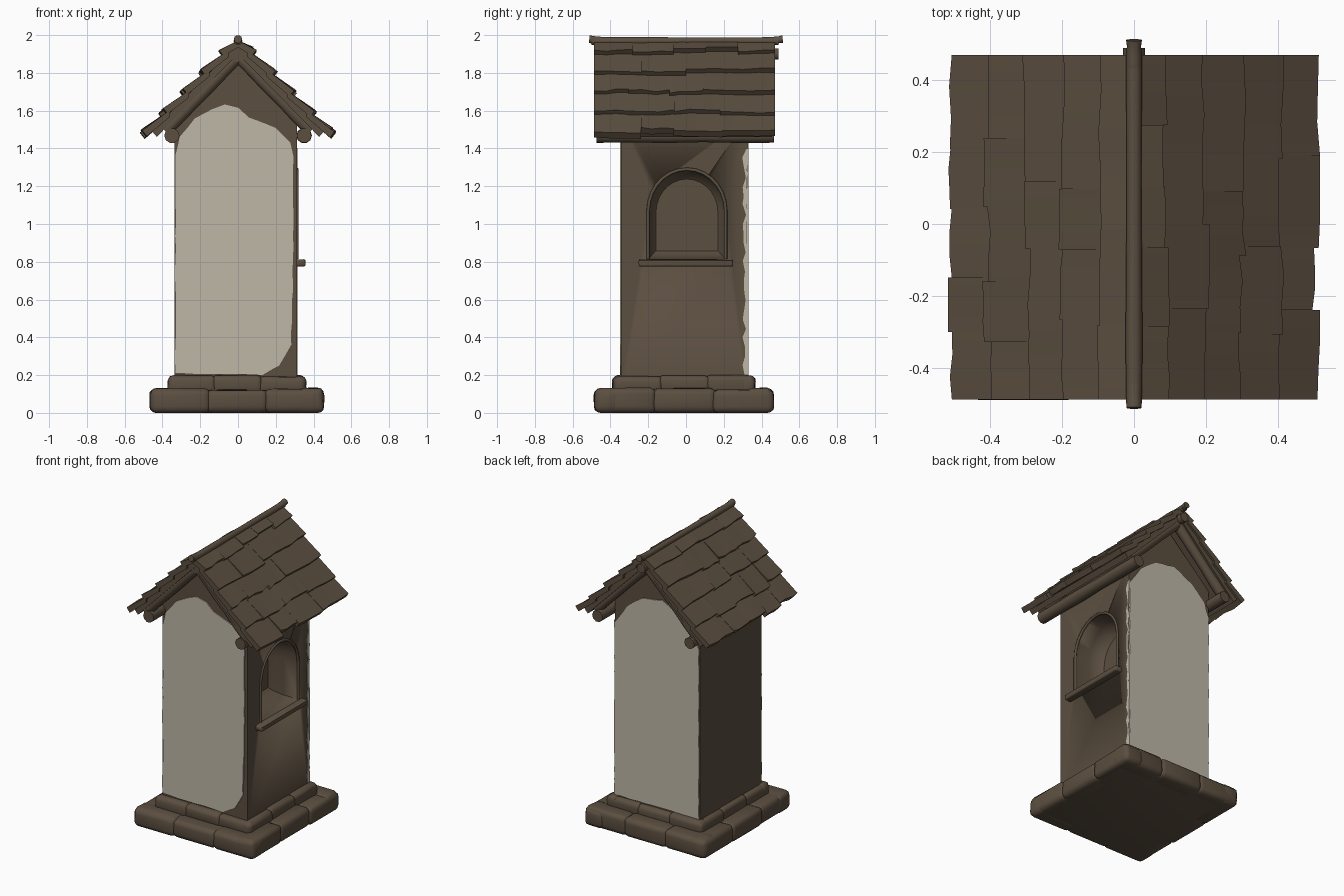
import bpy, bmesh, math, random
from mathutils import Vector

random.seed(4)
if "Cube" in bpy.data.objects:
    bpy.data.objects.remove(bpy.data.objects["Cube"], do_unlink=True)


def material(name, rgb):
    m = bpy.data.materials.new(name)
    m.use_nodes = True
    m.diffuse_color = (*rgb, 1)
    bsdf = m.node_tree.nodes["Principled BSDF"]
    bsdf.inputs["Base Color"].default_value = (*rgb, 1)
    bsdf.inputs["Roughness"].default_value = 0.9
    return m


BROWN = material("weathered_brown", (0.105, 0.077, 0.051))
PLASTER = material("pale_plaster", (0.52, 0.475, 0.39))


def finish(name, bm, mat, angle=40):
    bmesh.ops.recalc_face_normals(bm, faces=bm.faces)
    me = bpy.data.meshes.new(name)
    bm.to_mesh(me)
    bm.free()
    me.materials.append(mat)
    me.shade_smooth()
    me.set_sharp_from_angle(angle=math.radians(angle))
    ob = bpy.data.objects.new(name, me)
    bpy.context.collection.objects.link(ob)
    return ob


def jitter(amount):
    return random.uniform(-amount, amount)


def loft(bm, rings):
    """Closed solid through several matching outlines."""
    loops = [[bm.verts.new(p) for p in ring] for ring in rings]
    n = len(loops[0])
    for a, b in zip(loops, loops[1:]):
        for i in range(n):
            j = (i + 1) % n
            bm.faces.new((a[i], a[j], b[j], b[i]))
    bm.faces.new(loops[0])
    bm.faces.new(loops[-1])


def stone(name, lo, hi, bevel, wobble=0.0):
    """Rounded block between two corners."""
    bm = bmesh.new()
    bmesh.ops.create_cube(bm, size=1)
    for v in bm.verts:
        for k in range(3):
            v.co[k] = lo[k] if v.co[k] < 0 else hi[k]
    bmesh.ops.bevel(bm, geom=bm.edges[:], offset=bevel, segments=3,
                    profile=0.5, affect='EDGES')
    for v in bm.verts:
        if v.co.z > lo[2] + 0.01:
            v.co += Vector((jitter(wobble), jitter(wobble), jitter(wobble)))
    return finish(name, bm, BROWN, 60)


def log(name, p, q, radius):
    """Slightly uneven round beam between two points."""
    p, q = Vector(p), Vector(q)
    rot = (q - p).to_track_quat('Z', 'Y')
    rings = []
    for k in range(6):
        c = p.lerp(q, k / 5)
        r = radius * (1 + jitter(0.1))
        rings.append([c + rot @ Vector((r * math.cos(t), r * math.sin(t), 0))
                      for t in (math.tau * i / 10 for i in range(10))])
    bm = bmesh.new()
    loft(bm, rings)
    return finish(name, bm, BROWN, 50)


def roughen(outline, step=0.06, amount=0.006):
    """Split an outline into short, uneven runs."""
    out = []
    for i, a in enumerate(outline):
        a, b = Vector(a), Vector(outline[(i + 1) % len(outline)])
        n = max(1, round((b - a).length / step))
        for k in range(n):
            p = a.lerp(b, k / n)
            out.append((p.x + jitter(amount), p.y + jitter(amount)))
    return out


# Stepped stone base
def stone_ring(name, x0, x1, y0, y1, z0, z1, depth, bevel, count):
    stone(name + "_core", (x0 + .02, y0 + .02, z0), (x1 - .02, y1 - .02, z1 - .008), bevel)
    for i in range(count):
        xa, xb = (x0 + (x1 - x0) * k / count for k in (i, i + 1))
        ya, yb = (y0 + (y1 - y0) * k / count for k in (i, i + 1))
        g = 0.012
        for side, a, b in (("front", y0, y0 + depth), ("back", y1 - depth, y1)):
            stone(f"{name}_{side}_stone", (max(x0, xa - g), a + jitter(.006), z0),
                  (min(x1, xb + g), b + jitter(.006), z1 + jitter(.005)), bevel, .003)
        for side, a, b in (("right", x0, x0 + depth), ("left", x1 - depth, x1)):
            stone(f"{name}_{side}_stone", (a + jitter(.006), max(y0, ya - g), z0),
                  (b + jitter(.006), min(y1, yb + g), z1 + jitter(.005)), bevel, .003)


stone_ring("lower_base", -.465, .455, -.485, .465, 0, .128, .14, .034, 3)
stone_ring("upper_base", -.37, .36, -.385, .365, .1, .195, .08, .028, 3)

# Tower wall with gabled top
XR, XL, YF, YB = -.335, .312, -.343, .325
profile = [(XR, .12), (XL, .12), (XL, 1.56), (0, 1.88), (XR, 1.56)]
bm = bmesh.new()
loft(bm, [[(x, y, z) for x, z in profile] for y in (YF, YB)])
wall = finish("tower_wall", bm, BROWN, 30)

# Arched niche cut into the left wall
arch = [(-.2, .815), (.21, .815)]
arch += [(.005 + .205 * math.cos(t), 1.07 + .22 * math.sin(t))
         for t in (math.pi * i / 14 for i in range(15))]
rings = []
for x, s in ((.4, 1), (.2, 1), (.14, .93), (.11, .8)):
    rings.append([(x, .005 + (y - .005) * s, 1.03 + (z - 1.03) * s) for y, z in arch])
bm = bmesh.new()
loft(bm, rings)
cutter = finish("niche_cutter", bm, BROWN)
cutter.hide_render = True
mod = wall.modifiers.new("niche", 'BOOLEAN')
mod.operation, mod.object, mod.solver = 'DIFFERENCE', cutter, 'EXACT'
dg = bpy.context.evaluated_depsgraph_get()
cut_mesh = bpy.data.meshes.new_from_object(wall.evaluated_get(dg))
wall.modifiers.clear()
wall.data = cut_mesh
bpy.data.objects.remove(cutter, do_unlink=True)

# Thin moulding around the niche, and its sill
curve = bpy.data.curves.new("niche_moulding", 'CURVE')
curve.dimensions, curve.bevel_depth, curve.bevel_resolution = '3D', .009, 2
path = arch[1:] + arch[:1]
spline = curve.splines.new('POLY')
spline.points.add(len(path) - 1)
for pt, (y, z) in zip(spline.points, path):
    pt.co = (XL, y, z, 1)
curve.materials.append(BROWN)
bpy.context.collection.objects.link(bpy.data.objects.new("niche_moulding", curve))
stone("niche_sill", (.28, -.25, .775), (.358, .25, .812), .01, .003)


# Plaster panels on front and back, with a ragged edge round the corner
def plate(name, outline, place):
    bm = bmesh.new()
    loft(bm, [[place(u, v, d) for u, v in outline] for d in (-.002, .007)])
    finish(name, bm, PLASTER, 30)


front = [(-.33, .21), (-.08, .205), (.13, .2), (.22, .25), (.28, .36), (.292, .7),
         (.292, 1.35), (.275, 1.43), (.2, 1.51), (.06, 1.565), (0, 1.615), (-.07, 1.63),
         (-.14, 1.61), (-.23, 1.56), (-.31, 1.46), (-.33, 1.36)]
back = [(-.33, .2), (.314, .2), (.314, 1.38), (.22, 1.52), (.1, 1.61), (-.05, 1.63),
        (-.2, 1.56), (-.3, 1.46), (-.33, 1.36)]
edge = [(.308, .2), (.328, .2), (.328, 1.4), (.308, 1.4)]
plate("front_plaster", roughen(front, amount=.003), lambda u, v, d: (u, YF - d, v))
plate("back_plaster", roughen(back, amount=.003), lambda u, v, d: (u, YB + d, v))
plate("back_plaster_edge", [(min(u, .33), v) for u, v in roughen(edge, .05, .01)],
      lambda u, v, d: (XL + d * .6, u, v))

# Roof: deck, overlapping shingles, rafters and eave beams on both slopes
SLOPE = 1.02
tips = [.09, .2, .3, .41, .51]
for side, s in (("left", 1), ("right", -1)):
    deck = [(0, 1.955), (.455, 1.955 - SLOPE * .455),
            (.43, 1.9 - SLOPE * .43), (0, 1.9)]
    bm = bmesh.new()
    loft(bm, [[(s * x, y, z) for x, z in deck] for y in (-.475, .455)])
    finish(f"{side}_roof_deck", bm, BROWN, 30)

    for row, tip in enumerate(tips):
        cuts = [-.488]
        while cuts[-1] < .28:
            cuts.append(cuts[-1] + random.uniform(.15, .27))
        cuts[-1] = .47
        for y0, y1 in zip(cuts, cuts[1:]):
            shift, lift = jitter(.011), jitter(.006)
            rings = []
            for k in range(4):
                y = y0 + (y1 - y0) * k / 3
                t = tip + shift + jitter(.005)
                if row == len(tips) - 1:
                    t = min(t, .518)
                u = max(0, tip - .15)
                zt = 2.015 - SLOPE * t + lift + jitter(.004)
                rings.append([(s * u, y, 1.972 - SLOPE * u), (s * t, y, zt),
                              (s * (t - .024), y, zt - .03),
                              (s * u, y, 1.935 - SLOPE * u)])
            bm = bmesh.new()
            loft(bm, rings)
            finish(f"{side}_shingle", bm, BROWN, 35)

    for end, y in (("front", -.435), ("back", .415)):
        log(f"{side}_{end}_rafter", (0, y, 1.885), (s * .385, y, 1.885 - SLOPE * .385), .034)
    log(f"{side}_eave_beam", (s * .35, -.475, 1.468), (s * .35, .465, 1.468), .04)

# Ridge beam and capping pole with raised tips
log("ridge_beam", (0, -.47, 1.89), (0, .49, 1.9), .032)
log("ridge_cap", (0, -.5, 1.968), (0, .49, 1.968), .022)
for end, y in (("front", -1), ("back", 1)):
    log(f"{end}_ridge_tip", (0, y * .42, 1.966), (0, y * .512, 1.978), .021)
